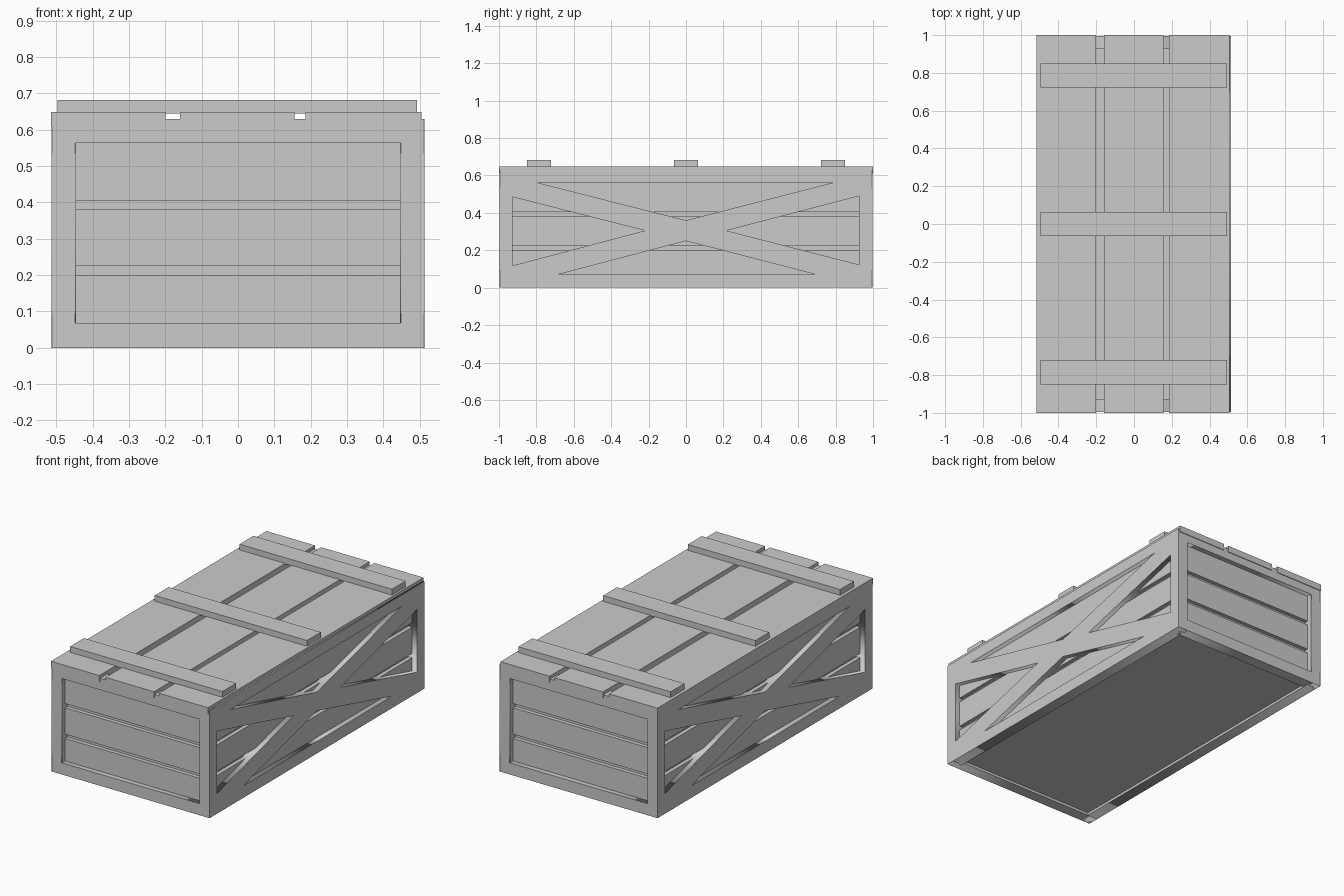
import bpy, bmesh
from math import pi
from mathutils import Matrix, Vector

if "Cube" in bpy.data.objects:
    bpy.data.objects.remove(bpy.data.objects["Cube"])


def link(name, mesh):
    obj = bpy.data.objects.new(name, mesh)
    bpy.context.collection.objects.link(obj)
    return obj


def box(name, x, y, z):
    """Axis-aligned board given (min, max) per axis."""
    bm = bmesh.new()
    size = Vector((x[1] - x[0], y[1] - y[0], z[1] - z[0]))
    mid = Vector((sum(x) / 2, sum(y) / 2, sum(z) / 2))
    bmesh.ops.create_cube(bm, size=1, matrix=Matrix.Translation(mid) @ Matrix.Diagonal(size).to_4x4())
    mesh = bpy.data.meshes.new(name)
    bm.to_mesh(mesh)
    bm.free()
    return link(name, mesh)


def panel(name, loops, thickness, matrix):
    """Flat slab with holes: first loop is the outline, the rest are openings."""
    curve = bpy.data.curves.new(name, 'CURVE')
    curve.dimensions = '2D'
    curve.fill_mode = 'BOTH'
    curve.extrude = thickness / 2
    for loop in loops:
        spline = curve.splines.new('POLY')
        spline.points.add(len(loop) - 1)
        for p, (u, v) in zip(spline.points, loop):
            p.co = (u, v, 0, 1)
        spline.use_cyclic_u = True
    temp = link(name + "_curve", curve)
    deps = bpy.context.evaluated_depsgraph_get()
    mesh = bpy.data.meshes.new_from_object(temp.evaluated_get(deps))
    bpy.data.objects.remove(temp)
    mesh.transform(matrix)
    return link(name, mesh)


def rect(u, v0, v1):
    return [(-u, v0), (u, v0), (u, v1), (-u, v1)]


HX, HY, TOP, T = 0.513, 0.996, 0.63, 0.067
RECESS = 0.03
PLANKS = [(0.05, 0.20), (0.225, 0.38), (0.405, 0.58)]

# Braced side outline and the four triangular openings around the cross
side_loops = [
    rect(HY - 0.001, 0, TOP),
    [(-0.80, 0.563), (0.79, 0.563), (0, 0.36)],
    [(-0.685, 0.07), (0.695, 0.07), (0, 0.25)],
    [(-0.928, 0.485), (-0.928, 0.118), (-0.22, 0.305)],
    [(0.926, 0.49), (0.926, 0.123), (0.217, 0.305)],
]
end_loops = [rect(HX - 0.001, 0, TOP), rect(0.448, 0.068, 0.563)]

side_axes = Matrix(((0, 0, 1, HX - T / 2), (1, 0, 0, 0), (0, 1, 0, 0), (0, 0, 0, 1)))
end_axes = Matrix(((1, 0, 0, 0), (0, 0, -1, -HY + T / 2), (0, 1, 0, 0), (0, 0, 0, 1)))

for angle, side, end in ((0, "right", "front"), (pi, "left", "back")):
    turn = Matrix.Rotation(angle, 4, 'Z')
    s = 1 if angle == 0 else -1
    # Frames
    panel(side + "_braced_frame", side_loops, T, turn @ side_axes)
    panel(end + "_frame", end_loops, T, turn @ end_axes)
    # Recessed wall planks
    for i, z in enumerate(PLANKS):
        xs = sorted((s * (HX - RECESS), s * (HX - RECESS - 0.025)))
        ys = sorted((-s * (HY - RECESS), -s * (HY - RECESS - 0.025)))
        box(f"{side}_plank_{i}", xs, (-0.96, 0.96), z)
        box(f"{end}_plank_{i}", (-0.475, 0.475), ys, z)

# Inner body behind the plank gaps, also the recessed underside
box("inner_body", (-0.46, 0.46), (-0.943, 0.943), (0.015, 0.59))

# Lid boards
for i, x in enumerate([(-0.515, -0.20), (-0.16, 0.155), (0.186, 0.505)]):
    box(f"lid_board_{i}", x, (-1, 1), (0.61, 0.648))

# Lid cross battens
for i, y in enumerate((-0.785, 0.0, 0.787)):
    box(f"lid_batten_{i}", (-0.496, 0.493), (y - 0.064, y + 0.064), (0.645, 0.682))
